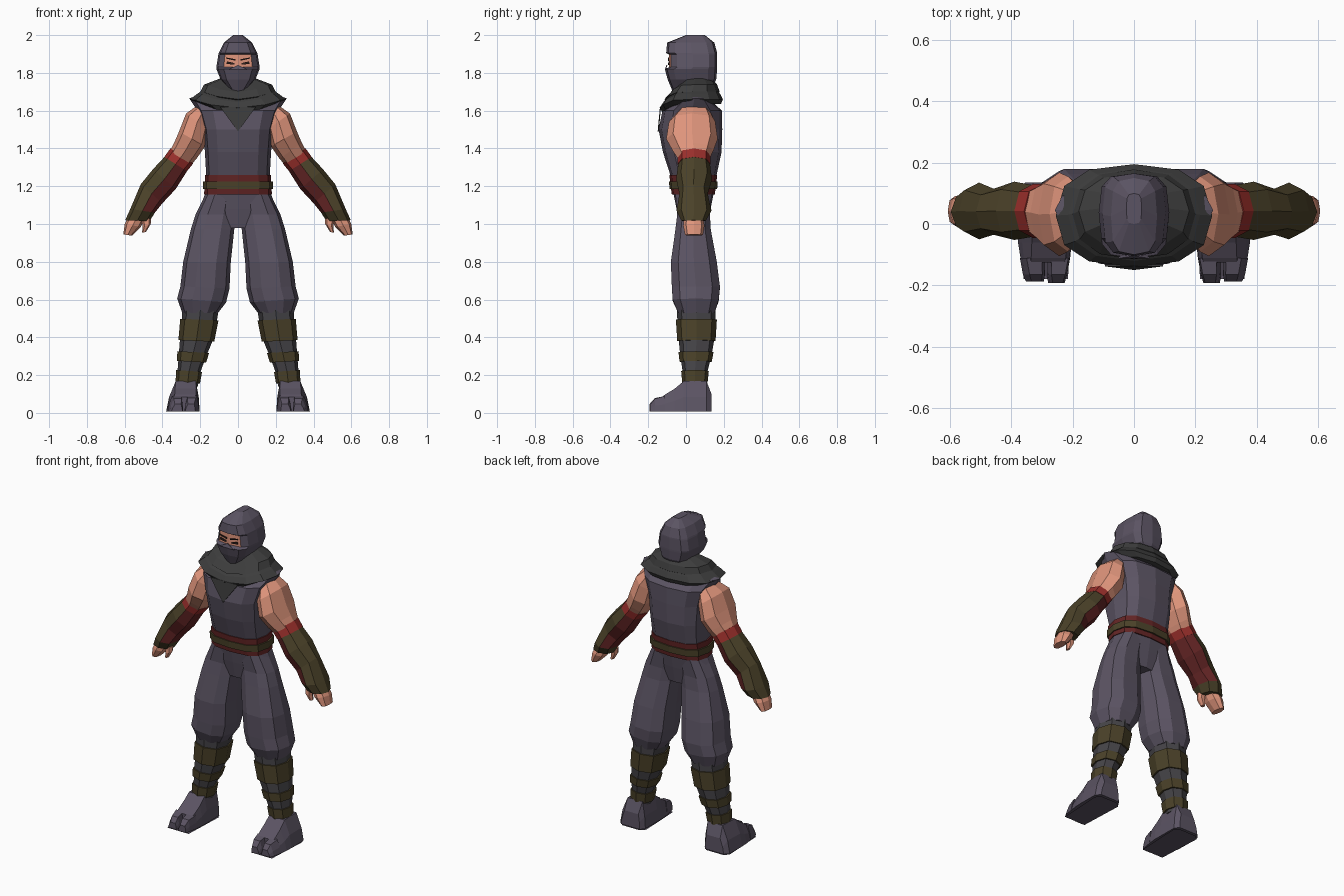
import bpy, bmesh, math

def material(name, r, g, b):
    m = bpy.data.materials.new(name)
    m.diffuse_color = (r, g, b, 1)
    return m

SUIT = material("suit purple grey", .105, .088, .125)
SCARF = material("scarf charcoal", .046, .046, .046)
SHIN = material("legging grey", .062, .059, .066)
SKIN = material("skin", .74, .30, .20)
OLIVE = material("olive wrap", .070, .054, .022)
RED = material("dark red", .125, .018, .018)
BRIGHT = material("bright red", .32, .028, .024)
DARK = material("eye dark", .03, .015, .012)

def build(name, rings, mats, rule=None, mirror=False):
    """Skin a list of equal rings with quads and cap both ends."""
    bm = bmesh.new()
    vs = [[bm.verts.new(p) for p in r] for r in rings]
    n = len(vs[0])
    for j in range(len(vs) - 1):
        for k in range(n):
            l = (k + 1) % n
            f = bm.faces.new((vs[j][k], vs[j][l], vs[j + 1][l], vs[j + 1][k]))
            if rule:
                f.material_index = rule(j, k)
    bm.faces.new(vs[0])
    bm.faces.new(vs[-1])
    bmesh.ops.recalc_face_normals(bm, faces=bm.faces)
    me = bpy.data.meshes.new(name)
    bm.to_mesh(me)
    bm.free()
    for m in mats:
        me.materials.append(m)
    ob = bpy.data.objects.new(name, me)
    bpy.context.collection.objects.link(ob)
    if mirror:
        ob.modifiers.new("mirror", 'MIRROR').use_mirror_merge = False
    return ob

def ring(row, n, e, grow=0, dip=0):
    """Row: inner x, z, outer x, z, front y, back y."""
    xi, zi, xo, zo, yf, yb = row
    d = math.hypot(xo - xi, zo - zi)
    pts = []
    for k in range(n):
        a = 2 * math.pi * k / n
        c, s = math.cos(a), math.sin(a)
        c = math.copysign(abs(round(c, 6)) ** e, c)
        s = math.copysign(abs(round(s, 6)) ** e, s)
        q = c * (.5 + grow / d)
        pts.append(((xi + xo) / 2 + q * (xo - xi),
                    (yf + yb) / 2 + s * ((yb - yf) / 2 + grow),
                    (zi + zo) / 2 + q * (zo - zi) - dip * max(0, -s) ** 4))
    return pts

def limb(name, rows, mats, n=8, e=.9, grow=0, rule=None):
    return build(name, [ring(r, n, e, grow) for r in rows], mats, rule, True)

def trunk(name, rows, mats, n=12, e=.7, dip=0, rule=None):
    """Rows: z, half width, front y, back y."""
    return build(name, [ring((-w, z, w, z, f, b), n, e, 0, dip) for z, w, f, b in rows], mats, rule)

def plate(name, pts, mat, mirror=False, t=.006):
    """Thin plate from (x, y, z) outline, thickened backwards."""
    return build(name, [pts, [(x, y + t, z) for x, y, z in pts]], [mat], None, mirror)

# Torso, belt and pelvis
trunk("vest", [(1.71, .12, -.05, .15), (1.665, .258, -.03, .12), (1.60, .215, -.125, .19),
               (1.50, .185, -.145, .192), (1.38, .175, -.122, .188), (1.25, .168, -.08, .16)], [SUIT])
trunk("belt", [(1.26, .175, -.088, .165), (1.21, .176, -.083, .16), (1.155, .18, -.075, .152)], [RED])
trunk("belt_cord", [(1.226, .185, -.09, .168), (1.184, .185, -.087, .165)], [OLIVE])
trunk("pelvis", [(1.17, .17, -.068, .148), (1.08, .205, -.05, .13), (.98, .10, -.03, .11)], [SUIT])

# Scarf in two folds with a tail tucked into the vest
trunk("scarf_lower", [(1.72, .17, -.08, .16), (1.69, .215, -.12, .18), (1.66, .255, -.14, .195),
                      (1.635, .20, -.125, .185)], [SCARF], e=.8, dip=.045)
trunk("scarf_upper", [(1.77, .095, -.03, .135), (1.738, .18, -.08, .165), (1.70, .20, -.115, .178),
                      (1.685, .15, -.09, .16)], [SCARF], e=.85, dip=.04)
plate("scarf_tail", [(-.095, -.138, 1.62), (0, -.15, 1.49), (.095, -.138, 1.62)], SCARF)

# Hood with an eye opening recessed in its front faces
def eye_slot(j, k):
    return 1 if j == 3 and k in (8, 9) else 0
trunk("hood", [(2.0, .025, 0, .10), (1.96, .075, -.10, .15), (1.905, .102, -.105, .165),
               (1.897, .104, -.09, .165), (1.83, .115, -.09, .165), (1.82, .114, -.112, .165),
               (1.765, .092, -.097, .16), (1.705, .04, -.072, .13), (1.66, .03, -.04, .11)],
      [SUIT, SKIN], e=.6, rule=eye_slot)
plate("mask_peak", [(-.05, -.112, 1.818), (.05, -.112, 1.818), (0, -.104, 1.842)], SUIT)
plate("eye", [(.018, -.094, 1.843), (.062, -.093, 1.848), (.058, -.093, 1.861), (.02, -.094, 1.852)], DARK, True)
plate("eyebrow", [(.012, -.096, 1.864), (.064, -.095, 1.876), (.064, -.095, 1.882), (.012, -.096, 1.872)], DARK, True)

# Arms
limb("upper_arm", [(.15, 1.58, .205, 1.635, -.03, .12), (.155, 1.50, .275, 1.585, -.09, .155),
                   (.175, 1.41, .312, 1.49, -.105, .168), (.22, 1.345, .338, 1.43, -.07, .145),
                   (.26, 1.30, .37, 1.37, -.035, .12)], [SKIN])
limb("elbow_cuff", [(.237, 1.32, .358, 1.40, -.045, .13), (.27, 1.28, .39, 1.355, -.045, .13)], [BRIGHT])
limb("bracer", [(.26, 1.295, .38, 1.365, -.04, .125), (.33, 1.185, .45, 1.29, -.052, .138),
                (.40, 1.11, .515, 1.21, -.035, .115), (.44, 1.06, .57, 1.08, -.05, .135),
                (.468, 1.015, .597, 1.02, -.025, .105)], [OLIVE, RED],
     rule=lambda j, k: 1 if k in (2, 3, 4, 5) and j < 3 else 0)
limb("hand", [(.49, 1.035, .585, 1.03, -.01, .09), (.515, .985, .60, 1.0, -.015, .098),
              (.562, .938, .607, .945, -.005, .09)], [SKIN])
limb("thumb", [(.46, 1.03, .51, 1.025, -.01, .04), (.462, 1.0, .505, .985, -.012, .035),
               (.488, .957, .508, .955, -.002, .028)], [SKIN], n=6)

# Baggy trousers
limb("trouser_leg", [(.01, 1.16, .17, 1.16, -.06, .14), (.012, 1.05, .225, 1.05, -.05, .13),
                     (.02, .97, .25, .97, -.06, .135), (.038, .80, .29, .80, -.085, .168),
                     (.045, .66, .305, .67, -.08, .185), (.063, .585, .322, .605, -.075, .178),
                     (.105, .53, .295, .53, -.045, .155)], [SUIT], n=10, e=.8)

# Shins with three wraps each
SHIN_ROWS = [(.10, .56, .295, .56, -.05, .158), (.113, .48, .298, .48, -.045, .155),
             (.135, .38, .308, .38, -.038, .148), (.168, .30, .314, .30, -.03, .135),
             (.205, .20, .322, .20, -.015, .108), (.212, .14, .322, .14, -.01, .105)]

def shin_at(z):
    for a, b in zip(SHIN_ROWS, SHIN_ROWS[1:]):
        if a[1] >= z >= b[1]:
            t = (a[1] - z) / (a[1] - b[1])
            return [p + t * (q - p) for p, q in zip(a, b)]

limb("shin", SHIN_ROWS, [SHIN], e=.8)
for i, (top, low) in enumerate([(.49, .385), (.318, .275), (.218, .165)]):
    rows = [shin_at(top), shin_at(low)]
    rows[0][3] += .008
    rows[1][1] -= .008
    limb("shin_wrap_%d" % (i + 1), rows, [OLIVE], e=.8, grow=.008)

# Split-toe shoes, lofted from heel to toe
def shoe(name, rows):
    """Rows: y, inner x, outer x, top z, side inset of the top."""
    rings = [[(xi, y, .008), (xo, y, .008), (xo - s * .3, y, z * .5),
              (xo - s, y, z), (xi + s * .4, y, z), (xi + s * .1, y, z * .5)]
             for y, xi, xo, z, s in rows]
    build(name, rings, [SUIT], None, True)

shoe("shoe", [(.135, .225, .355, .10, .025), (.108, .205, .378, .17, .05), (-.012, .203, .38, .168, .05),
              (-.06, .203, .378, .128, .045), (-.11, .208, .37, .098, .035), (-.125, .215, .365, .085, .03)])
shoe("big_toe", [(-.11, .208, .283, .09, .015), (-.165, .218, .284, .078, .015), (-.192, .226, .28, .048, .015)])
shoe("outer_toes", [(-.11, .291, .372, .09, .022), (-.165, .29, .362, .075, .022), (-.188, .294, .352, .046, .018)])
plate("shoe_sole", [(.215, -.18, 0), (.36, -.18, 0), (.375, .10, 0), (.35, .128, 0), (.23, .128, 0), (.203, .10, 0)],
      SUIT, True, .002)
